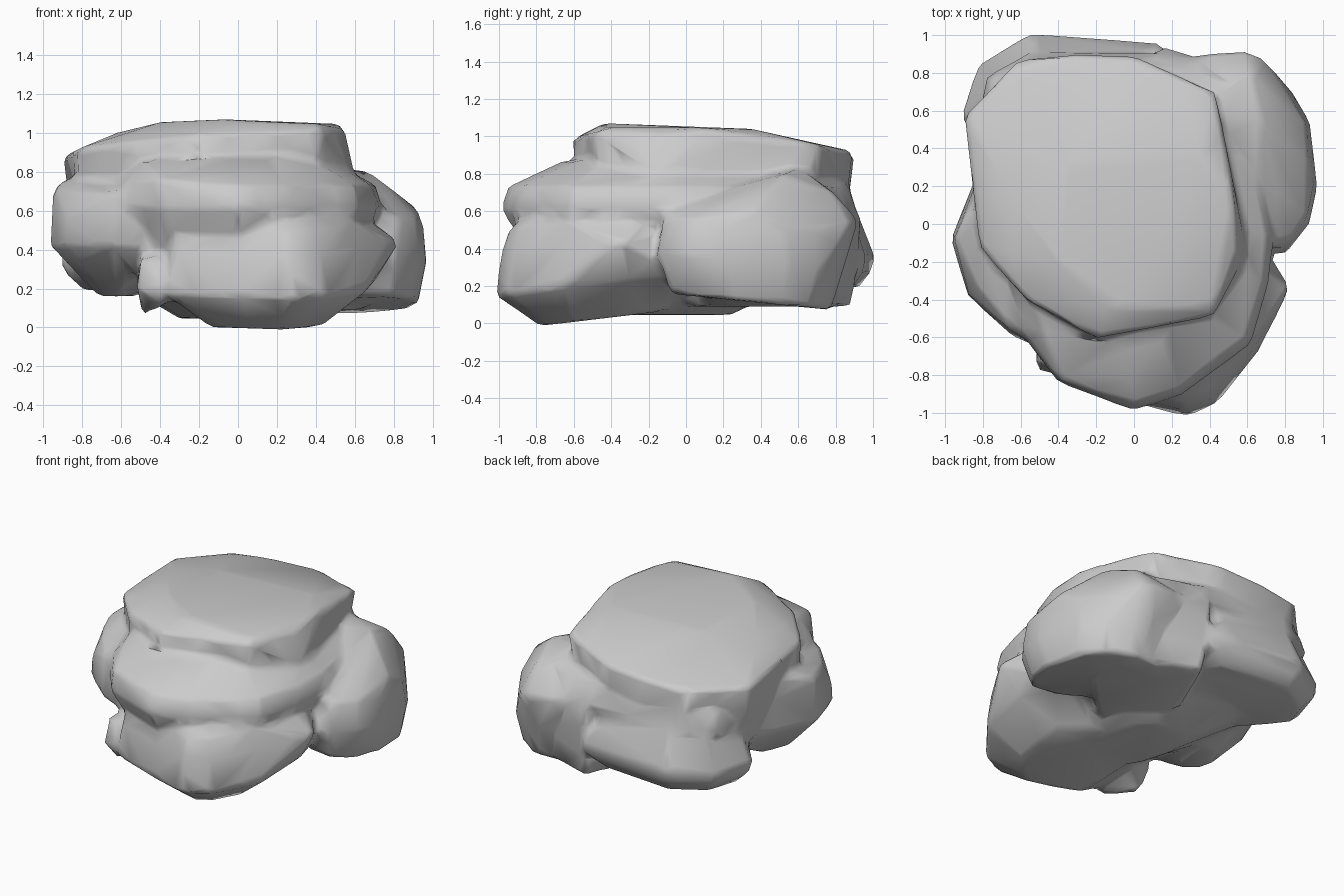
import bpy
import bmesh
from mathutils import Vector

# Remove the default object
default_cube = bpy.data.objects.get("Cube")
if default_cube:
    bpy.data.objects.remove(default_cube, do_unlink=True)


def make_material(name, color):
    material = bpy.data.materials.new(name)
    material.use_nodes = True
    material.diffuse_color = color
    shader = material.node_tree.nodes["Principled BSDF"]
    shader.inputs["Base Color"].default_value = color
    shader.inputs["Roughness"].default_value = 0.9
    return material


def add_lump(bm, outline, levels, tilt_x=0.0, tilt_y=0.0, peaks=()):
    """Convex lump: a plan outline repeated at (height, scale) levels, tilted,
    with optional single corner points."""
    points = [Vector(p) for p in outline]
    centre = sum(points, Vector((0, 0))) / len(points)
    verts = [bm.verts.new(peak) for peak in peaks]
    for height, scale in levels:
        for point in points:
            flat = centre + (point - centre) * scale
            lift = tilt_x * flat.x + tilt_y * flat.y
            verts.append(bm.verts.new((flat.x, flat.y, height + lift)))
    hull = bmesh.ops.convex_hull(bm, input=verts)
    loose = set(hull["geom_interior"]) | set(hull["geom_unused"])
    loose = [v for v in loose if isinstance(v, bmesh.types.BMVert)]
    bmesh.ops.delete(bm, geom=loose, context="VERTS")


bm = bmesh.new()

# Domed cap slab on top
cap_outline = [(-.61, .87), (-.3, .9), (0, .89), (.43, .7), (.51, .3), (.55, -.15),
               (.42, -.49), (-.2, -.61), (-.58, -.4), (-.82, -.12), (-.85, .2), (-.9, .57)]
cap_levels = [(.5, .88), (.68, .94), (.8, .97), (.965, 1)]
cap_peaks = [(.43, -.42, 1.045), (.53, .1, 1.045), (.35, .35, 1.04), (-.1, -.44, 1.07),
             (-.4, -.2, 1.055), (-.62, .1, 1), (-.35, .3, 1.04), (.6, -.15, .78)]
add_lump(bm, cap_outline, cap_levels, .065, -.05, cap_peaks)

# Middle body with an overhanging shelf at the front
body_outline = [(-.6, -.58), (-.4, -.84), (0, -.99), (.25, -.91), (.62, -.64), (.72, -.3),
                (.74, -.05), (.62, .5), (.14, .91), (-.55, .91), (-.78, .79), (-.84, .5), (-.78, 0)]
body_levels = [(.045, .3), (.25, .75), (.5, .9), (.61, 1), (.73, .96), (.87, .64)]
add_lump(bm, body_outline, body_levels, peaks=[(-.4, -.82, .76), (-.48, -.56, .85)])

# Flank lump on the right side
flank_outline = [(-.97, -.08), (-.88, -.38), (-.65, -.59), (-.5, -.66), (-.3, -.4),
                 (-.2, .4), (-.7, .6), (-.85, .22)]
flank_levels = [(.16, .25), (.42, 1), (.56, .97), (.7, .8)]
flank_peaks = [(-.95, -.08, .72), (-.64, -.57, .69), (-.88, .05, .77)]
add_lump(bm, flank_outline, flank_levels, peaks=flank_peaks)

# Low bulge at the front
front_outline = [(-.4, -.6), (-.37, -.83), (0, -.95), (.28, -1.02), (.44, -.95), (.66, -.68),
                 (.7, -.3), (.65, -.05), (0, .4), (-.45, .1)]
front_levels = [(.08, .55), (.27, 1), (.5, .94), (.62, .86), (.67, .7)]
add_lump(bm, front_outline, front_levels, tilt_y=.12, peaks=[(.83, -.34, .44)])

# Peaked lobe on the left rear, undercut at the back
lobe_outline = [(.93, 0), (.97, .2), (.93, .54), (.83, .71), (.68, .81), (.58, .84),
                (.3, .8), (.2, .2), (.6, -.13), (.8, -.16)]
lobe_levels = [(.15, .86), (.36, 1), (.56, .93)]
lobe_peaks = [(.68, .53, .8), (.63, .78, .71), (.92, .36, .61), (.85, .1, .59), (.6, .03, .67),
              (.4, .6, .84), (.68, .88, .54), (.58, .92, .55), (.35, .9, .57)]
add_lump(bm, lobe_outline, lobe_levels, tilt_y=-.1, peaks=lobe_peaks)

# Filling between the lobe and the back
back_outline = [(-.1, .4), (.14, .95), (.36, .88), (.58, .8), (.7, .3), (.3, -.1)]
add_lump(bm, back_outline, [(.09, .84), (.25, .92), (.56, .98), (.74, .75)])

# Pointed spur low at the back
spur_outline = [(-.55, 1.01), (.14, .96), (.3, .4), (-.6, .2), (-.92, .56), (-.83, .84)]
spur_levels = [(.19, .75), (.28, .95), (.36, 1), (.46, .86), (.62, .7)]
add_lump(bm, spur_outline, spur_levels)

# Small chip at the lower front corner
chip_outline = [(-.52, -.77), (-.4, -.8), (-.3, -.4), (-.52, -.45)]
add_lump(bm, chip_outline, [(.2, 1), (.36, .75)], peaks=[(-.49, -.54, .06), (-.38, -.78, .11)])

bmesh.ops.recalc_face_normals(bm, faces=bm.faces)
rough_mesh = bpy.data.meshes.new("rough_lumps")
bm.to_mesh(rough_mesh)
bm.free()
rock = bpy.data.objects.new("rock", rough_mesh)
bpy.context.scene.collection.objects.link(rock)

# Fuse the lumps into one skin, soften the folds, then reduce to large facets
remesh = rock.modifiers.new("fuse", "REMESH")
remesh.mode = "VOXEL"
remesh.voxel_size = 0.025
soften = rock.modifiers.new("soften", "SMOOTH")
soften.factor = 0.5
soften.iterations = 6
reduce = rock.modifiers.new("reduce", "DECIMATE")
reduce.ratio = 0.04

depsgraph = bpy.context.evaluated_depsgraph_get()
rock_mesh = bpy.data.meshes.new_from_object(rock.evaluated_get(depsgraph))
rock.modifiers.clear()
rock.data = rock_mesh
bpy.data.meshes.remove(rough_mesh)
rock_mesh.name = "rock"

# One plain stone colour, smooth shaded
rock_mesh.materials.clear()
rock_mesh.materials.append(make_material("stone grey", (.6, .6, .6, 1)))
for polygon in rock_mesh.polygons:
    polygon.use_smooth = True
    polygon.material_index = 0
